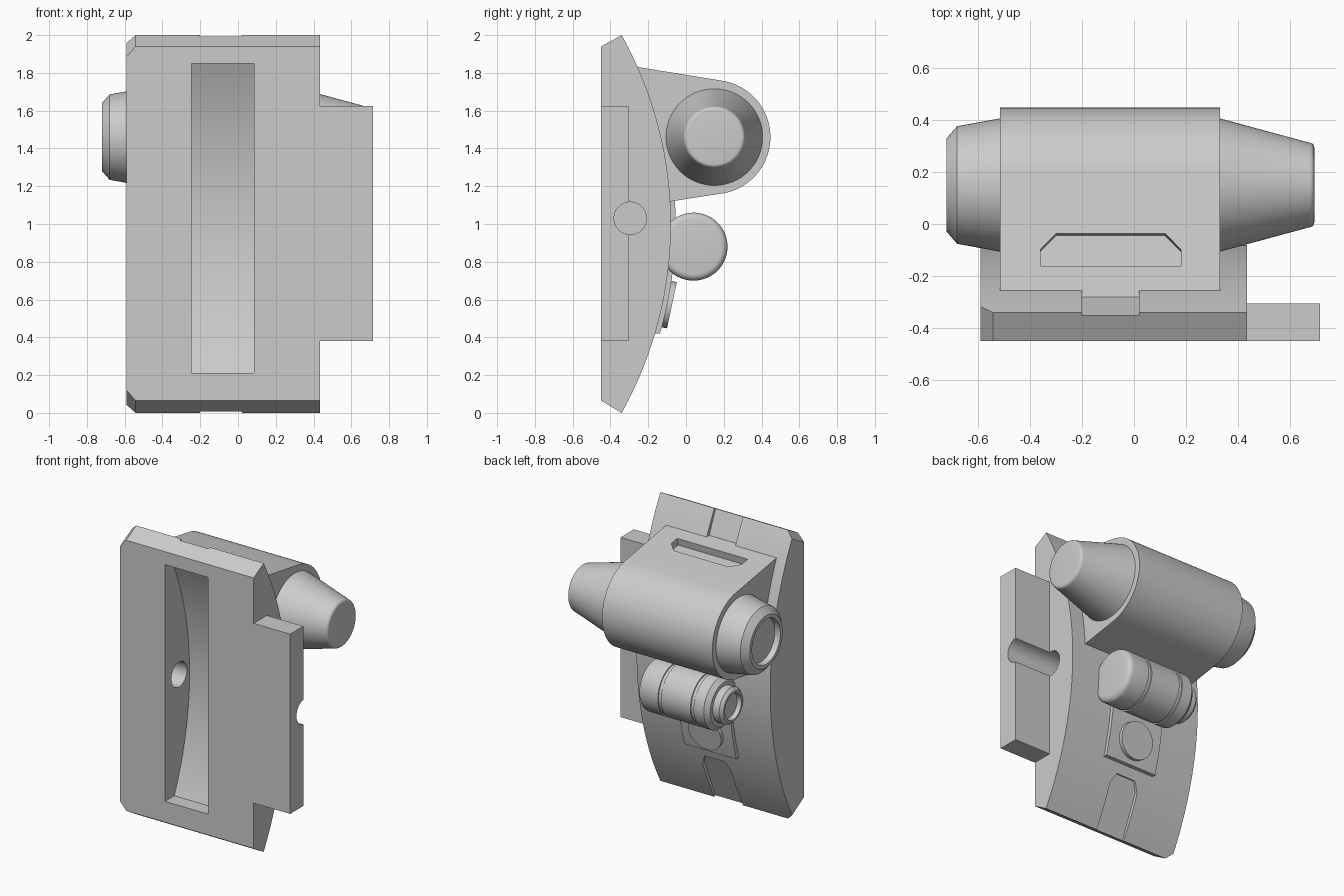
import bpy, bmesh, math
from mathutils import Matrix, Vector

cube = bpy.data.objects.get("Cube")
if cube:
    bpy.data.objects.remove(cube, do_unlink=True)

grey = bpy.data.materials.new("plain grey")
grey.use_nodes = True
grey.diffuse_color = (0.6, 0.6, 0.6, 1)
grey.node_tree.nodes["Principled BSDF"].inputs["Base Color"].default_value = (0.6, 0.6, 0.6, 1)

MID_X = -0.09          # shared centre line of the rear fittings
ARC_Y, ARC_R = -2.13, 2.05


def finish(name, bm):
    bmesh.ops.recalc_face_normals(bm, faces=bm.faces)
    mesh = bpy.data.meshes.new(name)
    bm.to_mesh(mesh)
    bm.free()
    mesh.materials.append(grey)
    obj = bpy.data.objects.new(name, mesh)
    bpy.context.collection.objects.link(obj)
    return obj


def frame(u, v, w, origin=(0, 0, 0)):
    m = Matrix((u, v, w)).transposed().to_4x4()
    m.translation = Vector(origin)
    return m


ALONG_X = frame((0, 1, 0), (0, 0, 1), (1, 0, 0))


def prism_bm(pts, w0, w1, m=ALONG_X):
    bm = bmesh.new()
    ends = [[bm.verts.new(m @ Vector((u, v, w))) for u, v in pts] for w in (w0, w1)]
    for ring in ends:
        bm.faces.new(ring)
    n = len(pts)
    for i in range(n):
        j = (i + 1) % n
        bm.faces.new((ends[0][i], ends[0][j], ends[1][j], ends[1][i]))
    return bm


def prism(name, pts, w0, w1, m=ALONG_X):
    return finish(name, prism_bm(pts, w0, w1, m))


def circle(y, z, r, a0=0, a1=360, n=48):
    return [(y + r * math.cos(math.radians(a0 + (a1 - a0) * i / n)),
             z + r * math.sin(math.radians(a0 + (a1 - a0) * i / n)))
            for i in range(n + (abs(a1 - a0) < 360))]


def arc(r, z0, z1, n=40):
    # points on the big rear curve, evenly spaced by angle
    a, b = (math.degrees(math.asin((z - 1) / r)) for z in (z0, z1))
    return circle(ARC_Y, 1, r, a, b, n)


def lathe(name, profile, y, z, n=64):
    # profile of (x, radius), turned about an axis along x
    bm = bmesh.new()
    rings = []
    for x, r in profile:
        rings.append([bm.verts.new((x, y + r * math.cos(math.tau * i / n),
                                    z + r * math.sin(math.tau * i / n))) for i in range(n)])
    for a, b in zip(rings, rings[1:]):
        for i in range(n):
            j = (i + 1) % n
            bm.faces.new((a[i], a[j], b[j], b[i]))
    bm.faces.new(rings[0])
    bm.faces.new(rings[-1])
    return finish(name, bm)


def rounded_end(x, r, rad, steps=5):
    # quarter-round edge ending at x on the +x side
    return [(x - rad + rad * math.sin(t), r - rad + rad * math.cos(t))
            for t in (math.pi / 2 * i / steps for i in range(steps + 1))]


def cut(target, cutter):
    mod = target.modifiers.new("cut", "BOOLEAN")
    mod.operation, mod.solver, mod.object = "DIFFERENCE", "EXACT", cutter
    bpy.context.view_layer.objects.active = target
    bpy.ops.object.modifier_apply(modifier=mod.name)


# Curved body plate with two bevelled corners on its -x side
bm = prism_bm([(-0.34, 2), (-0.45, 1.94), (-0.45, 0.065)] + arc(ARC_R, 0, 2)[:-1], -0.59, 0.435)
corners = [e for e in bm.edges
           if all(v.co.x < -0.5 and abs(v.co.z - 1) > 0.9 and v.co.y < -0.335 for v in e.verts)
           and abs(e.verts[0].co.y - e.verts[1].co.y) > 0.05]
bmesh.ops.recalc_face_normals(bm, faces=bm.faces)
bmesh.ops.bevel(bm, geom=corners, offset=0.048, segments=1, affect="EDGES")
body = finish("body_plate", bm)

# Side tab
tab = prism("side_tab", [(-0.45, 0.38), (-0.305, 0.38), (-0.305, 1.625), (-0.45, 1.625)], 0.435, 0.715)

# Front recess with a curved floor
recess = prism("recess_cutter", [(-0.6, 1.85), (-0.6, 0.21)] + arc(1.95, 0.21, 1.85), -0.245, 0.085)
cut(body, recess)

# Cross hole through the tab and into the body
hole = prism("hole_cutter", circle(-0.295, 1.03, 0.086), -0.4, 0.8)
cut(body, hole)
cut(tab, hole)

# Shallow end grooves on the rear curve, mirrored top and bottom
slope = Vector((0, 0.155, 0.36)).normalized()
out = Vector((0, slope.z, -slope.y))
groove_pts = [(-0.11, -0.1), (0.11, -0.1), (0.11, 0.32), (0.075, 0.39), (-0.075, 0.39), (-0.11, 0.32)]
low = frame((1, 0, 0), slope, out, (MID_X, -0.355, 0))
flip = Matrix.Translation((0, 0, 2)) @ Matrix.Diagonal((1, 1, -1, 1))
cutters = [recess, hole]
for m in (low, flip @ low):
    groove = prism("groove_cutter", groove_pts, 0, 0.2, m)
    cut(body, groove)
    cutters.append(groove)

# Large housing blended into the plate
housing = prism("housing", [(-0.13, 1.112), (-0.28, 1.835)] + circle(0.145, 1.46, 0.302, 80.5, -80.5),
                -0.515, 0.33)

# Chamfered slot in the sloping top of the housing
tilt = Vector((0, 0.986, -0.164))
up = Vector((0, 0.164, 0.986))
slot = prism("slot_cutter", [(-0.27, -0.063), (0.27, -0.063), (0.27, 0.002), (0.21, 0.064),
                             (-0.21, 0.064), (-0.27, 0.002)], -0.05, 0.1,
             frame((1, 0, 0), tilt, up, (MID_X, -0.1, 1.805)))
cut(housing, slot)
cutters.append(slot)

# Tapered nose and recessed rear barrel
nose = lathe("tapered_nose", [(0.3, 0.263)] + [(0.33, 0.256)] + rounded_end(0.693, 0.163, 0.02), 0.15, 1.46)
barrel = lathe("barrel_end", [(-0.68, 0.15), (-0.72, 0.155), (-0.72, 0.18), (-0.68, 0.226),
                              (-0.515, 0.256), (-0.48, 0.256)], 0.15, 1.46)

# Rear pad following the curve, with a round button
pad = prism("rear_pad", arc(2.0, 0.42, 1.13, 24) + arc(2.075, 1.13, 0.42, 24), MID_X - 0.2, MID_X + 0.2)
normal = Vector((0, 0.978, -0.207))
button = prism("pad_button", circle(0, 0, 0.125), -0.03, 0.025,
               frame((1, 0, 0), (0, 0.207, 0.978), normal, (MID_X, -0.099, 0.575)))

# Small cylinder with two seams and a stepped, recessed end
small = [(-0.36, 0.085), (-0.39, 0.09), (-0.39, 0.105), (-0.37, 0.125), (-0.32, 0.125),
         (-0.32, 0.15), (-0.29, 0.18)]
for x in (-0.2, 0.05):
    small += [(x - 0.012, 0.18), (x - 0.012, 0.172), (x + 0.012, 0.172), (x + 0.012, 0.18)]
small_cylinder = lathe("small_cylinder", small + rounded_end(0.22, 0.18, 0.035), 0.04, 0.88)

for c in cutters:
    bpy.data.objects.remove(c, do_unlink=True)

# Smooth curved walls, keep hard edges
parts = [body, tab, housing, nose, barrel, pad, button, small_cylinder]
bpy.ops.object.select_all(action="DESELECT")
for p in parts:
    p.select_set(True)
bpy.context.view_layer.objects.active = body
bpy.ops.object.shade_smooth_by_angle(angle=math.radians(25))
